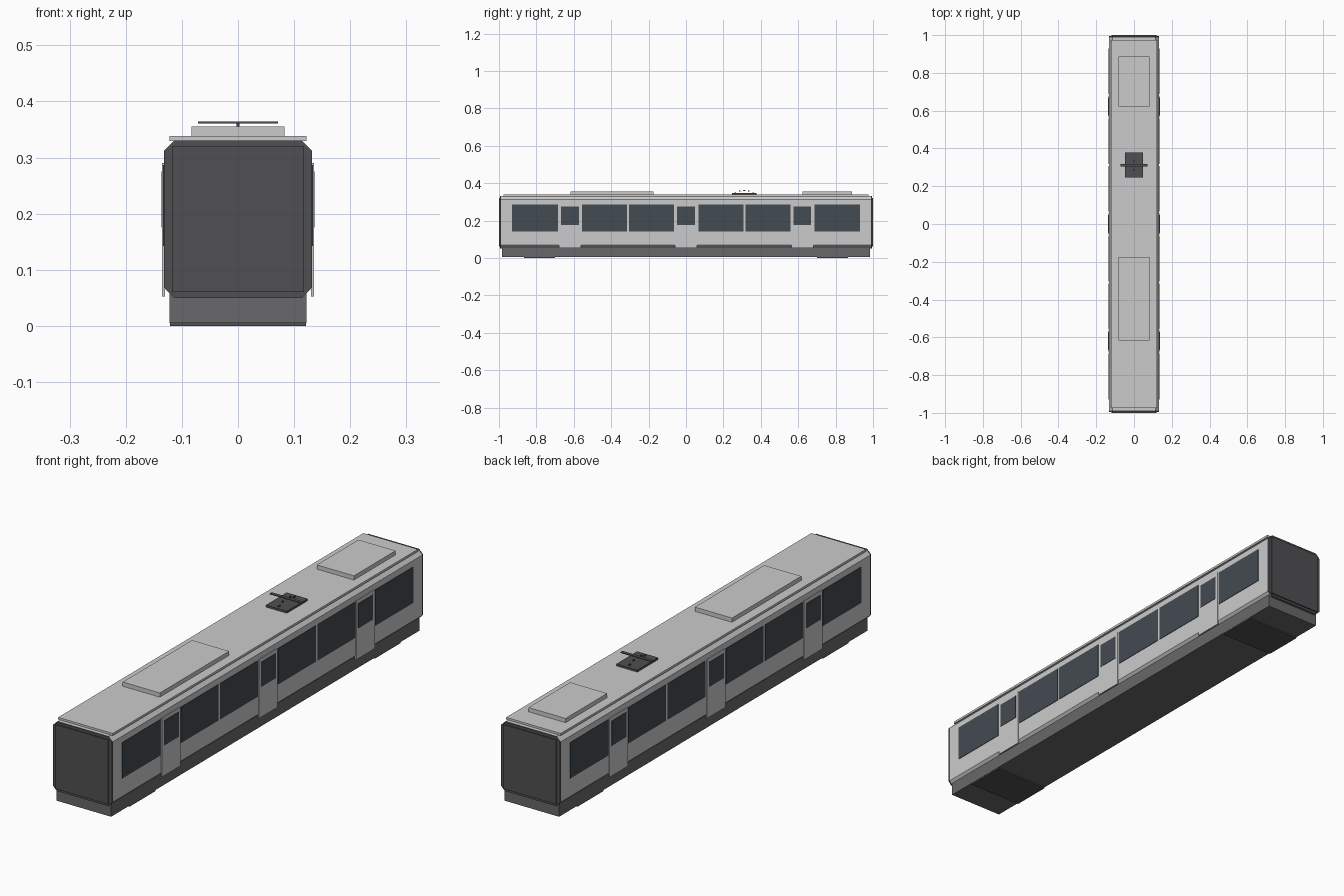
import bpy, bmesh

if "Cube" in bpy.data.objects:
    bpy.data.objects.remove(bpy.data.objects["Cube"])


def material(name, rgb):
    m = bpy.data.materials.new(name)
    m.diffuse_color = (*rgb, 1)
    m.use_nodes = True
    m.node_tree.nodes["Principled BSDF"].inputs["Base Color"].default_value = m.diffuse_color
    return m


GREY = material("light_grey", (0.6, 0.6, 0.6))
DARK = material("dark_end", (0.08, 0.08, 0.085))
SKIRT = material("skirt_grey", (0.14, 0.14, 0.145))
GLASS = material("glass", (0.055, 0.07, 0.085))


def finish(name, bm, mat):
    bmesh.ops.recalc_face_normals(bm, faces=bm.faces)
    me = bpy.data.meshes.new(name)
    bm.to_mesh(me)
    bm.free()
    me.materials.append(mat)
    ob = bpy.data.objects.new(name, me)
    bpy.context.collection.objects.link(ob)
    return ob


def box(name, x, y, z, mat):
    """Box from (min, max) ranges."""
    bm = bmesh.new()
    bmesh.ops.create_cube(bm, size=1)
    for v in bm.verts:
        for i, (a, b) in enumerate((x, y, z)):
            v.co[i] = a if v.co[i] < 0 else b
    return finish(name, bm, mat)


def shell(name, y0, y1, mat):
    """Octagonal carriage section extruded along y."""
    w, lo, hi, c = 0.132, 0.05, 0.33, 0.018
    right = [(w - c, lo), (w, lo + c), (w, hi - c), (w - c, hi)]
    pts = right + [(-x, z) for x, z in reversed(right)]
    bm = bmesh.new()
    face = bm.faces.new([bm.verts.new((x, y0, z)) for x, z in pts])
    ext = bmesh.ops.extrude_face_region(bm, geom=[face])
    for g in ext["geom"]:
        if isinstance(g, bmesh.types.BMVert):
            g.co.y = y1
    return finish(name, bm, mat)


# Carriage body and roof
shell("body", -0.988, 0.988, GREY)
box("roof_plate", (-0.122, 0.122), (-0.975, 0.975), (0.329, 0.338), GREY)

# Dark end walls, bogies
for s, label in ((-1, "front"), (1, "back")):
    shell(label + "_end_wall", *sorted((s * 0.988, s * 0.995)), DARK)
    box(label + "_end_panel", (-0.118, 0.118), sorted((s * 0.995, s)), (0.06, 0.32), DARK)
    box(label + "_bogie", (-0.121, 0.121), sorted((s * 0.70, s * 0.865)), (0, 0.05), DARK)

# Underframe skirt
box("underframe", (-0.122, 0.122), (-0.985, 0.985), (0.005, 0.065), SKIRT)

# Windows and doors on both sides
windows = [(-0.93, -0.685), (-0.556, -0.315), (-0.305, -0.064),
           (0.067, 0.308), (0.318, 0.558), (0.688, 0.93)]
for s, label in ((-1, "left"), (1, "right")):
    for i, y in enumerate(windows):
        box(f"{label}_window_{i}", sorted((s * 0.130, s * 0.134)), y, (0.142, 0.287), GLASS)
    for i, c in enumerate((-0.62, 0, 0.622)):
        box(f"{label}_door_{i}", sorted((s * 0.130, s * 0.135)),
            (c - 0.059, c + 0.059), (0.052, 0.29), GREY)
        box(f"{label}_door_window_{i}", sorted((s * 0.134, s * 0.1365)),
            (c - 0.047, c + 0.047), (0.175, 0.275), GLASS)

# Roof equipment
box("long_roof_unit", (-0.083, 0.083), (-0.618, -0.175), (0.337, 0.355), GREY)
box("short_roof_unit", (-0.083, 0.083), (0.622, 0.888), (0.337, 0.355), GREY)

# Pantograph: base, arc of joints, contact bar
box("pantograph_base", (-0.047, 0.047), (0.245, 0.378), (0.337, 0.346), DARK)
box("pantograph_bar", (-0.071, 0.071), (0.304, 0.317), (0.3605, 0.364), DARK)
for i in range(-2, 3):
    y, z = 0.311 + i * 0.024, 0.361 - 0.003 * i * i
    box(f"pantograph_joint_{i + 2}", (-0.003, 0.003), (y - 0.004, y + 0.004),
        (z - 0.003, z + 0.002), DARK)
